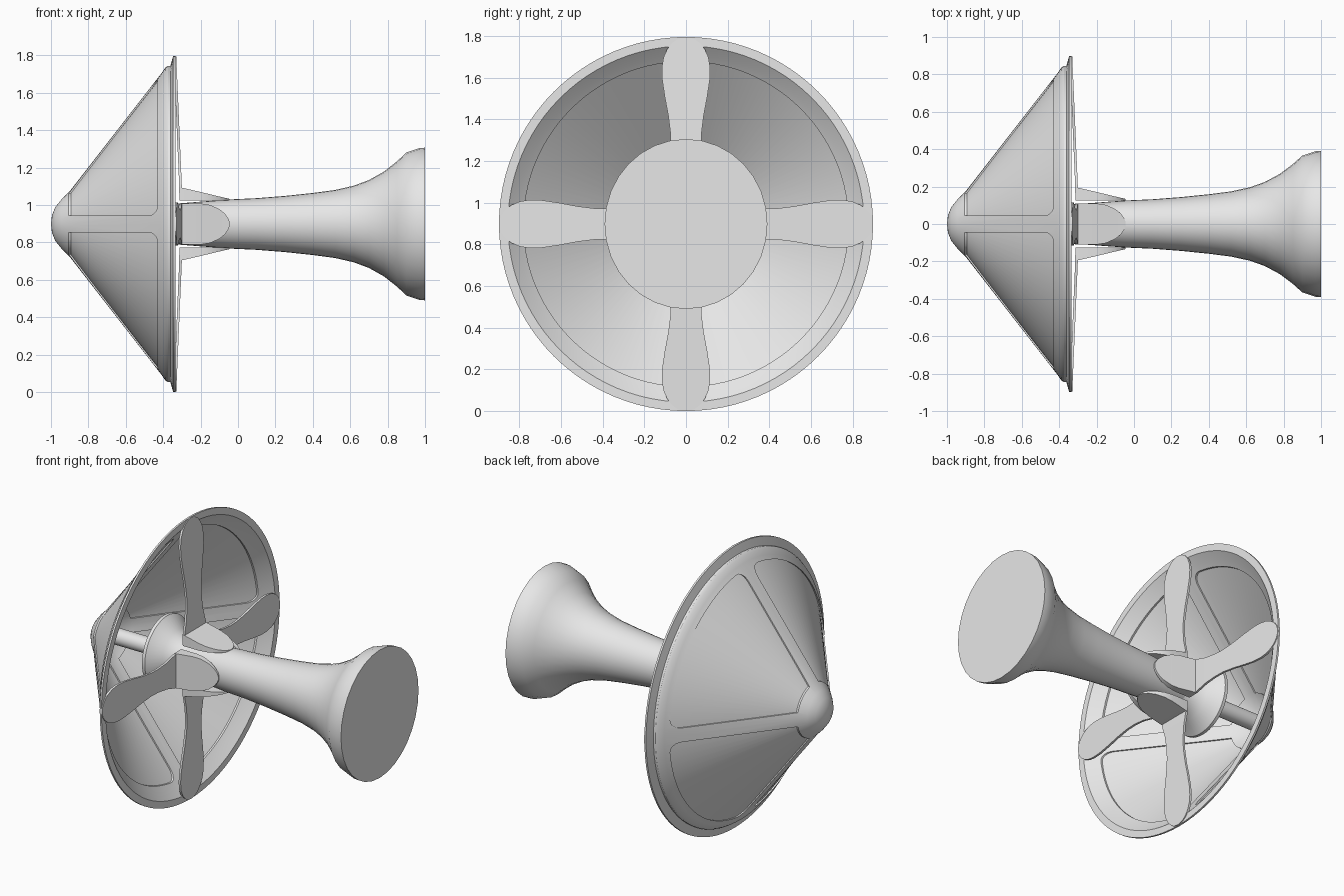
import bpy, bmesh, math
from mathutils import Matrix, Vector

if "Cube" in bpy.data.objects:
    bpy.data.objects.remove(bpy.data.objects["Cube"])

AXIS_Z = 0.898

grey = bpy.data.materials.new("light_grey")
grey.use_nodes = True
grey.diffuse_color = (0.8, 0.8, 0.8, 1)
grey.node_tree.nodes["Principled BSDF"].inputs["Base Color"].default_value = (0.8, 0.8, 0.8, 1)


def finish(name, bm, angle=30):
    bmesh.ops.remove_doubles(bm, verts=bm.verts, dist=1e-5)
    bmesh.ops.recalc_face_normals(bm, faces=bm.faces)
    mesh = bpy.data.meshes.new(name)
    bm.to_mesh(mesh)
    bm.free()
    mesh.materials.append(grey)
    obj = bpy.data.objects.new(name, mesh)
    bpy.context.collection.objects.link(obj)
    obj.location.z = AXIS_Z
    smooth(obj, angle)
    return obj


def smooth(obj, angle):
    bpy.ops.object.select_all(action='DESELECT')
    obj.select_set(True)
    bpy.context.view_layer.objects.active = obj
    bpy.ops.object.shade_smooth_by_angle(angle=math.radians(angle))


def lathe(name, profile, sides, closed=False, squash=1.0):
    """Revolve (x, radius) points around the x axis."""
    bm = bmesh.new()
    verts = [bm.verts.new((x, 0, r)) for x, r in profile]
    edges = [bm.edges.new(pair) for pair in zip(verts, verts[1:])]
    if closed:
        edges.append(bm.edges.new((verts[-1], verts[0])))
    bmesh.ops.spin(bm, geom=verts + edges, cent=(0, 0, 0), axis=(1, 0, 0),
                   angle=math.tau, steps=sides, use_merge=True)
    bmesh.ops.scale(bm, vec=(1, squash, 1), verts=bm.verts)
    return finish(name, bm)


def loft(name, stations, turn):
    """Thin solid through stations of two (x, radius) points and a half width."""
    bm = bmesh.new()
    rings = []
    for a, b, half in stations:
        rings.append([bm.verts.new((p[0], s * half, p[1]))
                      for p, s in ((a, -1), (a, 1), (b, 1), (b, -1))])
    for low, high in zip(rings, rings[1:]):
        for i in range(4):
            j = (i + 1) % 4
            bm.faces.new((low[i], low[j], high[j], high[i]))
    bm.faces.new(rings[0])
    bm.faces.new(rings[-1])
    bmesh.ops.rotate(bm, verts=bm.verts, cent=(0, 0, 0),
                     matrix=Matrix.Rotation(turn, 3, 'X'))
    return finish(name, bm, 35)


# Hollow cone frame with rounded nose and flared rim
frame = lathe("cone_frame", [
    (-1, 0), (-0.995, 0.045), (-0.977, 0.09), (-0.945, 0.13), (-0.9, 0.175),
    (-0.41, 0.805), (-0.39, 0.835), (-0.375, 0.845), (-0.362, 0.845),
    (-0.347, 0.898), (-0.335, 0.898), (-0.335, 0.855), (-0.375, 0.81),
    (-0.868, 0.175), (-0.93, 0.1), (-0.95, 0)], 96)


# Four rounded panel openings, one per quadrant
def panel_outline():
    outer, inner, gap, corner = 0.78, 0.17, 0.045, 0.06
    side = [(inner, gap)]
    for i in range(7):
        t = math.radians(15 * i)
        side.append((outer - corner + corner * math.sin(t), gap + corner * (1 - math.cos(t))))
    polar = [(r, math.asin(w / r)) for r, w in side]
    end = polar[-1][1]
    arc = [(outer, end + (math.pi / 2 - 2 * end) * i / 24) for i in range(1, 24)]
    back = [(r, math.pi / 2 - a) for r, a in reversed(polar)]
    start = polar[0][1]
    hub = [(inner, math.pi / 2 - start - (math.pi / 2 - 2 * start) * i / 8) for i in range(1, 8)]
    return polar + arc + back + hub


bm = bmesh.new()
for k in range(4):
    face = bm.faces.new([bm.verts.new((-1.2, r * math.cos(a + k * math.pi / 2),
                                       r * math.sin(a + k * math.pi / 2)))
                         for r, a in panel_outline()])
    moved = bmesh.ops.extrude_face_region(bm, geom=[face])["geom"]
    bmesh.ops.translate(bm, vec=Vector((1.1, 0, 0)),
                        verts=[g for g in moved if isinstance(g, bmesh.types.BMVert)])
cutter = finish("panel_cutter", bm)
cutter.hide_render = True
cutter.hide_set(True)
cut = frame.modifiers.new("panel_openings", 'BOOLEAN')
cut.operation = 'DIFFERENCE'
cut.solver = 'EXACT'
cut.object = cutter
bpy.context.view_layer.objects.active = frame
bpy.ops.object.modifier_apply(modifier=cut.name)
bpy.data.objects.remove(cutter)
smooth(frame, 30)

# Thin recessed panels filling the openings
lathe("cone_panels", [(-0.9, 0.162), (-0.418, 0.782), (-0.408, 0.782), (-0.89, 0.162)],
      96, closed=True)

# Handle with a wide foot
lathe("handle", [
    (-0.32, 0), (-0.32, 0.11), (-0.05, 0.131), (0.1, 0.138), (0.25, 0.15), (0.4, 0.166),
    (0.52, 0.182), (0.62, 0.205), (0.7, 0.235), (0.78, 0.28), (0.85, 0.335),
    (0.9, 0.382), (0.97, 0.406), (1, 0.408), (1, 0)], 32, squash=0.958)

# Flared hub inside the cone
lathe("inner_hub", [(-0.31, 0), (-0.31, 0.1), (-0.36, 0.11), (-0.43, 0.15), (-0.5, 0.225),
                    (-0.52, 0.225), (-0.52, 0.05), (-0.94, 0.05), (-0.94, 0)], 48)

# Four arms: a leaf blade reaching the rim and a wedge foot on the handle
leaf = [(0.13, 0.11), (0.2, 0.108), (0.28, 0.085), (0.36, 0.075), (0.43, 0.074),
        (0.52, 0.085), (0.61, 0.102), (0.69, 0.114), (0.75, 0.116), (0.8, 0.108),
        (0.84, 0.09), (0.87, 0.066), (0.888, 0.04), (0.896, 0.015)]
wedge = [(-0.312, 0.197, 0.11), (-0.2, 0.171, 0.11), (-0.15, 0.159, 0.102),
         (-0.1, 0.147, 0.08), (-0.07, 0.14, 0.055), (-0.052, 0.136, 0.03), (-0.045, 0.134, 0.01)]


def blade_x(r):
    return -0.3 - 0.03 * max(0, r - 0.195) / 0.7


for k, side in enumerate(("top", "front", "bottom", "back")):
    turn = k * math.pi / 2
    loft(side + "_blade", [((blade_x(r), r), (blade_x(r) - 0.014, r), w) for r, w in leaf], turn)
    loft(side + "_blade_foot", [((x, r), (x, 0.125), w) for x, r, w in wedge], turn)
